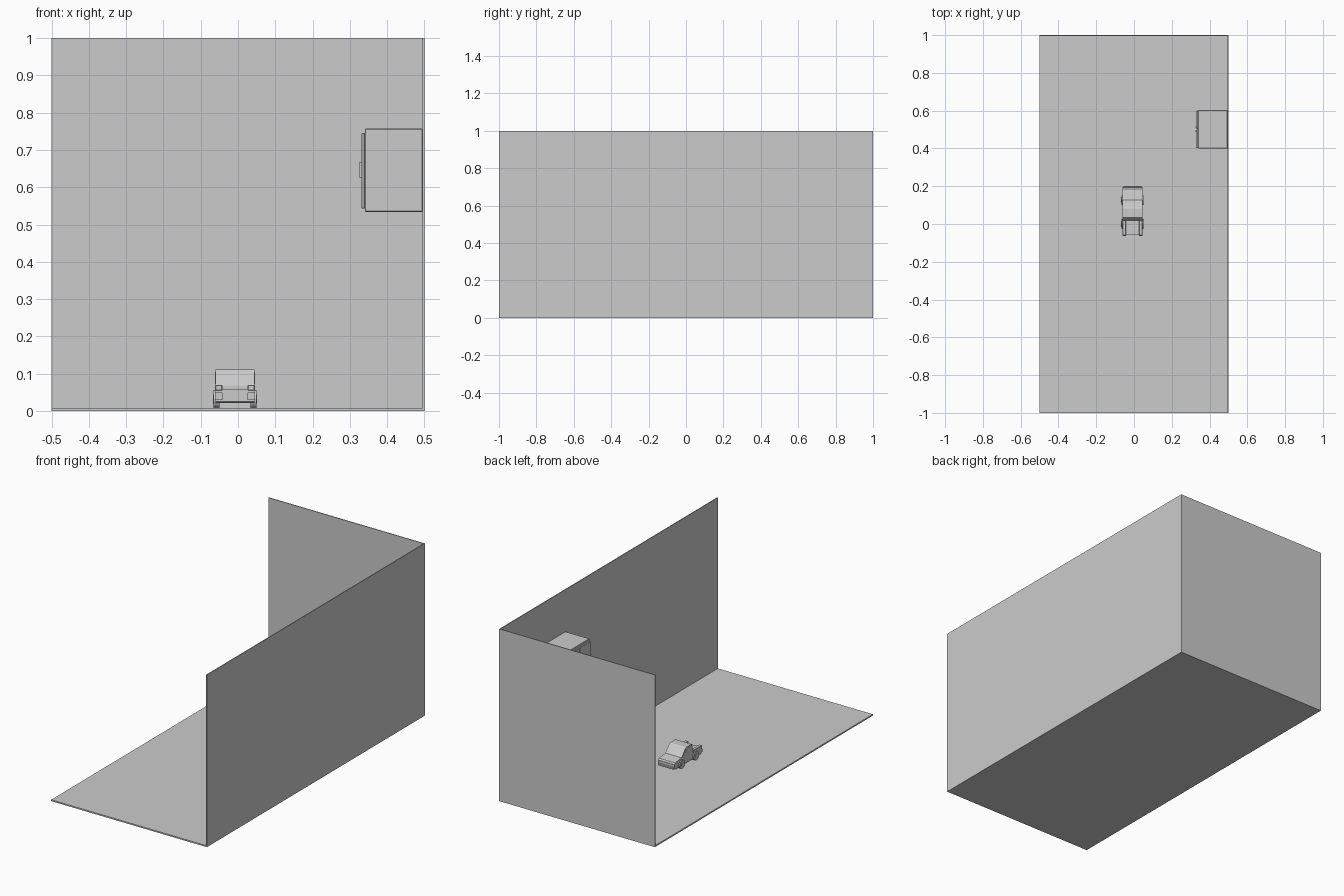
import bpy, bmesh, math
from mathutils import Matrix

if "Cube" in bpy.data.objects:
    bpy.data.objects.remove(bpy.data.objects["Cube"])

CX = -0.008      # truck centre line
GROUND = 0.008   # floor top


def box(name, x0, x1, y0, y1, z0, z1, bevel=0):
    bm = bmesh.new()
    bmesh.ops.create_cube(bm, size=1)
    for v in bm.verts:
        v.co = ((x0 + x1) / 2 + v.co.x * (x1 - x0),
                (y0 + y1) / 2 + v.co.y * (y1 - y0),
                (z0 + z1) / 2 + v.co.z * (z1 - z0))
    if bevel:
        bmesh.ops.bevel(bm, geom=bm.edges[:], offset=bevel, segments=1, affect='EDGES')
    return finish(name, bm)


def finish(name, bm):
    bmesh.ops.recalc_face_normals(bm, faces=bm.faces)
    mesh = bpy.data.meshes.new(name)
    bm.to_mesh(mesh)
    bm.free()
    ob = bpy.data.objects.new(name, mesh)
    bpy.context.collection.objects.link(ob)
    return ob


def side_profile(name, points, x0, x1):
    """Extrude a (y, z) outline across x."""
    bm = bmesh.new()
    face = bm.faces.new([bm.verts.new((x0, y, z)) for y, z in points])
    ext = bmesh.ops.extrude_face_region(bm, geom=[face])
    bmesh.ops.translate(bm, vec=(x1 - x0, 0, 0),
                        verts=[g for g in ext['geom'] if isinstance(g, bmesh.types.BMVert)])
    return finish(name, bm)


def cylinder_x(name, x, y, z, radius, width, sides=16):
    bm = bmesh.new()
    bmesh.ops.create_cone(bm, cap_ends=True, segments=sides, radius1=radius, radius2=radius,
                          depth=width, matrix=Matrix.Translation((x, y, z)) @ Matrix.Rotation(math.pi / 2, 4, 'Y'))
    return finish(name, bm)


# room
box("floor", -0.5, 0.5, -1, 1, 0, GROUND)
box("right_wall", 0.495, 0.5, -1, 1, 0, 1)
box("back_wall", -0.5, 0.5, 0.995, 1, 0, 1)

# wall cabinet with two doors
box("cabinet_body", 0.34, 0.495, 0.4, 0.604, 0.534, 0.757, 0.002)
for i, (a, b) in enumerate([(0.402, 0.501), (0.503, 0.602)]):
    box(f"cabinet_door_{i}", 0.331, 0.3405, a, b, 0.543, 0.746, 0.002)
for i, y in enumerate([0.491, 0.513]):
    box(f"cabinet_handle_{i}", 0.326, 0.3315, y - 0.003, y + 0.003, 0.625, 0.668)

# truck body with hood, wheel arches left solid behind the wheels
side_profile("truck_body", [(-0.058, 0.026), (-0.058, 0.058), (0.02, 0.058), (0.02, 0.068),
                            (0.128, 0.068), (0.185, 0.06), (0.192, 0.053), (0.192, 0.026),
                            (0.185, 0.022), (-0.052, 0.022)], CX - 0.052, CX + 0.052)
# cab with sloping windscreen
side_profile("truck_cab", [(0.018, 0.067), (0.03, 0.108), (0.034, 0.112), (0.082, 0.112),
                           (0.09, 0.108), (0.128, 0.067)], CX - 0.052, CX + 0.052)
# bed sides and tailgate
for s in (-1, 1):
    xs = sorted((CX + s * 0.034, CX + s * 0.053))
    box("bed_side", *xs, -0.06, 0.02, 0.055, 0.07, 0.002)
    box("rear_bumper_end", *xs, -0.064, -0.056, 0.03, 0.05)
    box("headlight", *sorted((CX + s * 0.03, CX + s * 0.047)), 0.19, 0.195, 0.042, 0.053)
    # side window panels
    side = sorted((CX + s * 0.0515, CX + s * 0.053))
    side_profile("side_window", [(0.028, 0.072), (0.036, 0.104), (0.082, 0.104), (0.11, 0.072)], *side)
    # wheels and hubs
    for y in (0.0, 0.128):
        cylinder_x("wheel", CX + s * 0.05, y, GROUND + 0.024, 0.024, 0.016)
        cylinder_x("wheel_hub", CX + s * 0.051, y, GROUND + 0.024, 0.012, 0.017, 12)
box("front_bumper", CX - 0.05, CX + 0.05, 0.188, 0.198, 0.024, 0.036, 0.002)
box("grille", CX - 0.028, CX + 0.028, 0.19, 0.194, 0.042, 0.053)
